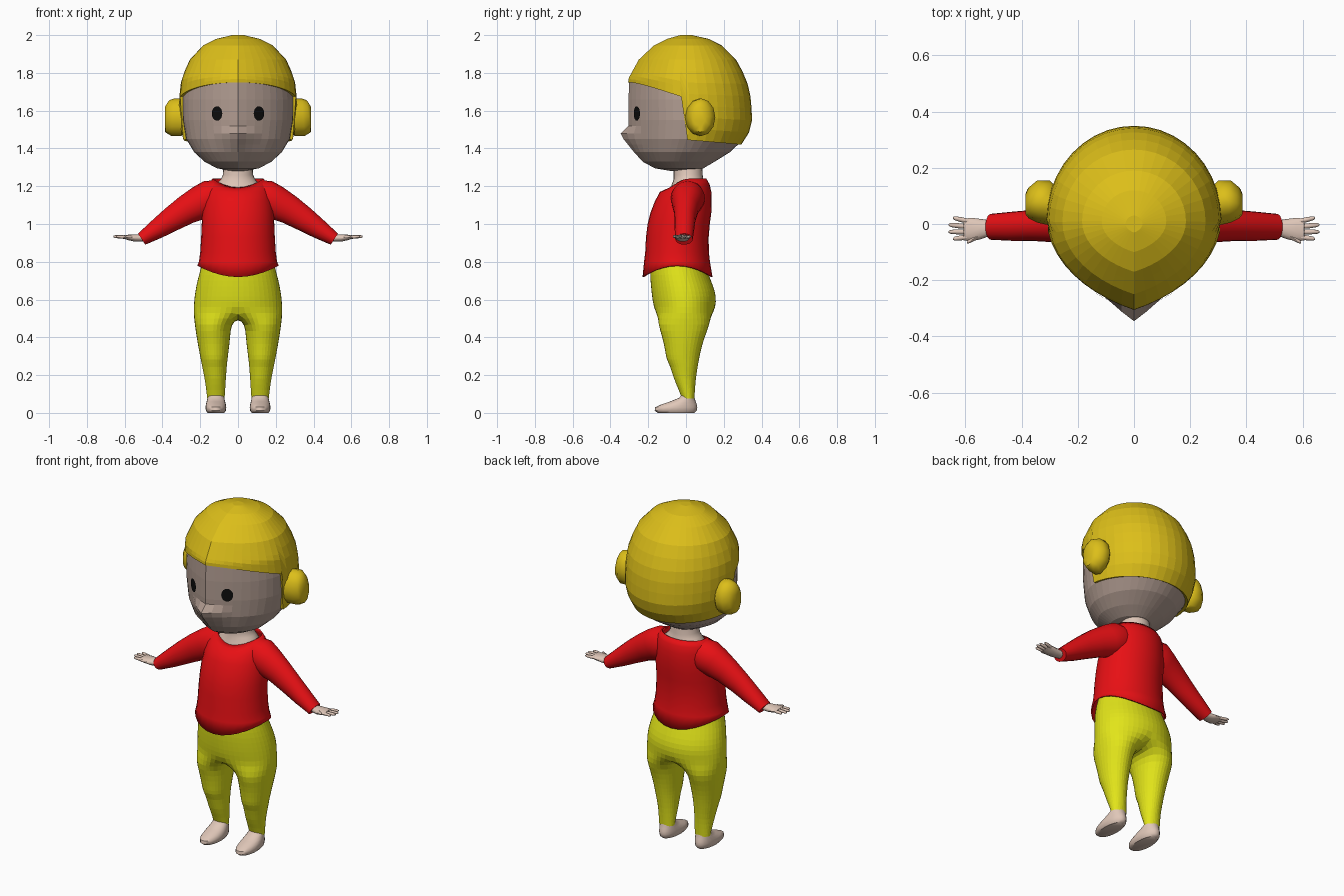
import bpy
from math import sin, cos, pi, asin, radians

cube = bpy.data.objects.get("Cube")
if cube:
    bpy.data.objects.remove(cube, do_unlink=True)


def material(name, rgb):
    m = bpy.data.materials.new(name)
    m.use_nodes = True
    m.diffuse_color = (*rgb, 1)
    m.node_tree.nodes["Principled BSDF"].inputs["Base Color"].default_value = (*rgb, 1)
    return m


GOLD = material("hair_gold", (0.72, 0.52, 0.01))
FACE = material("face_beige", (0.45, 0.34, 0.29))
SKIN = material("pale_skin", (0.74, 0.57, 0.48))
RED = material("shirt_red", (0.80, 0.005, 0.007))
YELLOW = material("trouser_yellow", (0.76, 0.78, 0.01))
BLACK = material("eye_black", (0.004, 0.004, 0.004))


def build(name, verts, faces, mat, mirror=False, subdiv=0, thick=0, smooth=False):
    mesh = bpy.data.meshes.new(name)
    mesh.from_pydata(verts, [], faces)
    mesh.materials.append(mat)
    ob = bpy.data.objects.new(name, mesh)
    bpy.context.collection.objects.link(ob)
    bpy.context.view_layer.objects.active = ob
    ob.select_set(True)
    bpy.ops.object.mode_set(mode='EDIT')
    bpy.ops.mesh.select_all(action='SELECT')
    bpy.ops.mesh.normals_make_consistent(inside=False)
    bpy.ops.object.mode_set(mode='OBJECT')
    if smooth:
        bpy.ops.object.shade_smooth_by_angle(angle=radians(50))
    ob.select_set(False)
    if mirror:
        ob.modifiers.new("mirror", 'MIRROR').merge_threshold = 0.002
    if subdiv:
        s = ob.modifiers.new("subdivide", 'SUBSURF')
        s.levels = s.render_levels = subdiv
    if thick:
        s = ob.modifiers.new("thickness", 'SOLIDIFY')
        s.thickness = thick
        s.offset = -1
    return ob


def bridge(rings, n, caps=(True, True)):
    """Skin equal closed rings into vertices and quads."""
    verts = [v for r in rings for v in r]
    faces = [(k * n + i, k * n + (i + 1) % n, (k + 1) * n + (i + 1) % n, (k + 1) * n + i)
             for k in range(len(rings) - 1) for i in range(n)]
    if caps[0]:
        faces.append(tuple(range(n)))
    if caps[1]:
        faces.append(tuple(range(len(verts) - n, len(verts))))
    return verts, faces


def oval(t, z, rx, yf, yb, cx=0, wedge=0):
    """Point on a level oval; t = 0 is the front, wedge points the front half."""
    a = abs(t)
    c = cos(a)
    if a < pi / 2:
        c = c * (1 - wedge) + wedge * (1 - 2 * a / pi)
    return (cx + rx * sin(t), (yf + yb) / 2 - (yb - yf) / 2 * c, z)


def angles(n):
    return [(2 * pi * i / n + pi) % (2 * pi) - pi for i in range(n)]


def tube(path, n):
    """Tube through (x, y, z, half height, half depth), tilted in the xz plane."""
    rings = []
    for k, (x, y, z, h, d) in enumerate(path):
        a, b = path[max(k - 1, 0)], path[min(k + 1, len(path) - 1)]
        dx, dz = b[0] - a[0], b[2] - a[2]
        length = (dx * dx + dz * dz) ** 0.5
        rings.append([(x - dz / length * h * sin(t), y + d * cos(t), z + dx / length * h * sin(t))
                      for t in angles(n)])
    return bridge(rings, n)


# Head profile: height, half width, front, back
HEAD = [(2.0, .03, -.03, .03), (1.98, .115, -.10, .12), (1.945, .185, -.17, .19),
        (1.87, .255, -.25, .265), (1.77, .30, -.305, .32), (1.66, .312, -.31, .345),
        (1.55, .31, -.31, .35), (1.45, .292, -.305, .325), (1.38, .25, -.28, .25),
        (1.33, .195, -.235, .17), (1.295, .13, -.17, .11), (1.28, .05, -.08, .04)]


def head_point(t, z, inset=0.0):
    for a, b in zip(HEAD, HEAD[1:]):
        if z >= b[0]:
            f = (a[0] - z) / (a[0] - b[0])
            break
    rx, yf, yb = (a[i] + (b[i] - a[i]) * f for i in (1, 2, 3))
    return oval(t, z, rx - inset, yf + inset * .3, yb - inset, wedge=.5)


def face_point(t, z):
    x, y, z = head_point(t, z, .018)
    if abs(t) < 1:
        bump = max(0, 1 - (z - 1.48) / .04) if z > 1.48 else max(0, 1 - (1.48 - z) / .1)
        y -= .045 * bump * max(0, 1 - abs(x) / .12)
    return (x, y, z)


N = 40
FACE_ROWS = (1.9, 1.8, 1.75, 1.7, 1.66, 1.6, 1.55, 1.52, 1.48, 1.45, 1.42, 1.38, 1.355,
             1.33, 1.312, 1.295, 1.28)
build("head", *bridge([[face_point(t, z) for t in angles(N)] for z in FACE_ROWS], N), FACE)


# Hair cap whose hem drops behind the cheeks
def hem(t):
    if abs(t) < pi / 2 - .02:
        return 1.66 + .09 * cos(t)
    return 1.445 + .025 * cos(t)


hair_rings = [[head_point(t, z) for t in angles(N)] for z in (2.0, 1.98, 1.945, 1.91, 1.87)]
for k in range(1, 8):
    hair_rings.append([head_point(t, 1.87 + (hem(t) - 1.87) * k / 7) for t in angles(N)])
build("hair", *bridge(hair_rings, N, (True, False)), GOLD, thick=.016)

# Side buns
bun = [(.27, .075, 1.565, .06, .05), (.30, .075, 1.565, .10, .08), (.345, .08, 1.565, .10, .075),
       (.375, .075, 1.57, .085, .055), (.387, .07, 1.57, .05, .035)]
build("side_bun", *tube(bun, 12), GOLD, mirror=True, smooth=True)

# Eyes as thin discs hugging the face
eye = []
for s in (.5, 1):
    ring = []
    for t in angles(20):
        x, z = .108 + .028 * s * cos(t), 1.585 + .038 * s * sin(t)
        rx = head_point(pi / 2, z, .018)[0]
        p = face_point(asin(x / rx), z)
        ring.append((p[0] + .003, p[1] - .006, z))
    eye.append(ring)
build("eye", *bridge(eye, 20, (True, False)), BLACK, mirror=True)

# Neck and upper chest
neck = [(1.15, .13, -.09, .10), (1.21, .118, -.075, .10), (1.235, .092, -.066, .092),
        (1.26, .08, -.065, .088), (1.33, .076, -.065, .085)]
build("neck", *bridge([[oval(t, *r) for t in angles(24)] for r in neck], 24), SKIN, smooth=True)

# Shirt body with curved hem and scooped neckline
shirt = [(.75, .215, -.23, .14), (.80, .207, -.222, .127), (.85, .20, -.216, .121),
         (.93, .195, -.212, .12), (1.0, .192, -.203, .126), (1.06, .19, -.188, .134),
         (1.12, .182, -.165, .136), (1.17, .172, -.138, .134), (1.21, .158, -.105, .125),
         (1.24, .135, -.075, .108)]
rings = [[oval(t, *r) for t in angles(28)] for r in shirt]
rings[0] = [(x, y, z - .03 * cos(2 * t)) for (x, y, z), t in zip(rings[0], angles(28))]
for k, drop in ((-1, .045), (-2, .025)):
    rings[k] = [(x, y, z - drop * max(0, cos(t)) ** 2) for (x, y, z), t in zip(rings[k], angles(28))]
build("shirt_body", *bridge(rings, 28, (False, False)), RED, thick=.008, smooth=True)

# Sleeves
sleeve = [(.10, .01, 1.15, .085, .08), (.15, .01, 1.137, .095, .09), (.20, .005, 1.113, .09, .08),
          (.27, 0, 1.077, .078, .066), (.35, -.005, 1.026, .066, .056),
          (.43, -.008, .972, .052, .052), (.51, -.01, .92, .035, .046)]
build("sleeve", *tube(sleeve, 20), RED, mirror=True, smooth=True)

# Hands: palm, four fingers and a thumb
palm = [(.47, -.012, .932, .02, .028), (.515, -.015, .926, .02, .028), (.545, -.018, .926, .02, .036),
        (.58, -.02, .929, .015, .042), (.607, -.02, .932, .009, .038)]
build("palm", *tube(palm, 14), SKIN, mirror=True, smooth=True)
fingers = [((.59, .010), (.645, .022)), ((.595, -.009), (.66, -.003)),
           ((.595, -.028), (.66, -.028)), ((.59, -.046), (.645, -.053)),
           ((.54, -.035), (.595, -.066))]
for k, ((x0, y0), (x1, y1)) in enumerate(fingers):
    path = [(x0 + (x1 - x0) * f, y0 + (y1 - y0) * f, .930 + .004 * f, r, r)
            for f, r in ((0, .009), (.5, .009), (.88, .007), (1, .003))]
    build("thumb" if k == 4 else f"finger_{k + 1}", *tube(path, 8), SKIN, mirror=True, smooth=True)

# Trousers: half a pelvis whose open arc closes into a leg, then mirrored
H = 12
pelvis = [(.80, .19, -.185, .10), (.76, .20, -.192, .11), (.70, .217, -.19, .134),
          (.64, .229, -.184, .157), (.59, .235, -.178, .162), (.53, .238, -.165, .152)]
verts = [oval(pi * i / H, *r) for r in pelvis for i in range(H + 1)]
faces = [(k * 13 + i, k * 13 + i + 1, k * 13 + i + 14, k * 13 + i + 13)
         for k in range(len(pelvis) - 1) for i in range(H)]
last = (len(pelvis) - 1) * 13
seam = len(verts)
verts += [(0, y, .50) for y in (.085, 0, -.09)]
loop = list(range(last, last + 13)) + [seam, seam + 1, seam + 2]
legs = [(.47, .098, -.152, .13, .133), (.40, .091, -.127, .10, .130), (.33, .080, -.112, .08, .128),
        (.28, .072, -.105, .07, .126), (.25, .067, -.085, .064, .125),
        (.18, .057, -.066, .053, .120), (.12, .051, -.038, .048, .118), (.075, .047, -.022, .045, .117)]
for r in legs:
    start = len(verts)
    verts += [oval(2 * pi * i / 16 - pi / 4, *r) for i in range(16)]
    new = list(range(start, start + 16))
    faces += [(loop[i], loop[(i + 1) % 16], new[(i + 1) % 16], new[i]) for i in range(16)]
    loop = new
build("trousers", verts, faces, YELLOW, mirror=True, subdiv=1)

# Feet
foot = [(0, .044, -.15, .045), (.012, .053, -.166, .057), (.03, .055, -.163, .06),
        (.045, .053, -.13, .057), (.06, .049, -.085, .052), (.08, .044, -.035, .045),
        (.11, .04, -.018, .04)]
build("foot", *bridge([[oval(t, *r, cx=.117) for t in angles(20)] for r in foot], 20), SKIN,
      mirror=True, smooth=True)
